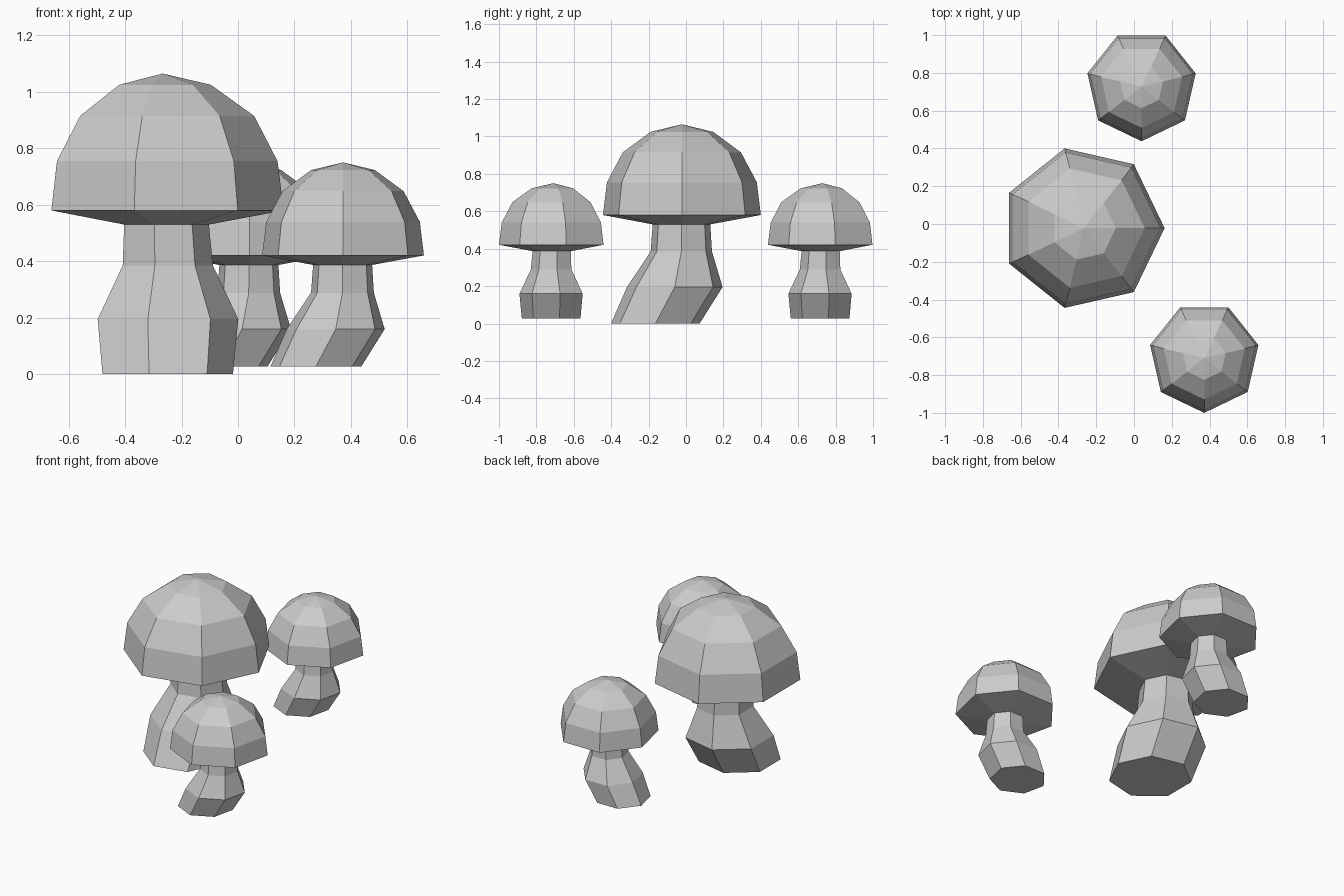
import bpy
import bmesh
from math import cos, sin, pi, radians
from mathutils import Matrix

SIDES = 7

cube = bpy.data.objects.get("Cube")
if cube:
    bpy.data.objects.remove(cube, do_unlink=True)

grey = bpy.data.materials.new("plain grey")
grey.use_nodes = True
colour = (0.6, 0.6, 0.6, 1)
grey.diffuse_color = colour
grey.node_tree.nodes["Principled BSDF"].inputs["Base Color"].default_value = colour

# Rings as (height, radius, x shift, y shift), relative to the cap axis
STEM = [(0, 0.243, 0.01, -0.142), (0.195, 0.262, 0.01, -0.038),
        (0.385, 0.168, 0.014, -0.003), (0.53, 0.158, 0.01, -0.002)]
CAP = [(0.53, 0.158, 0.01, -0.002), (0.58, 0.433, 0, 0), (0.755, 0.411, 0, 0),
       (0.915, 0.324, 0.004, 0), (1.025, 0.171, 0.004, 0)]
CAP_TOP = (0.004, 0, 1.065)


def loft(name, rings, placement, apex=None, floor=False):
    """Skin stacked seven-sided rings, with an optional peak and base."""
    bm = bmesh.new()
    loops = []
    for z, r, cx, cy in rings:
        angles = [2 * pi * i / SIDES for i in range(SIDES)]
        loops.append([bm.verts.new((cx + r * cos(a), cy + r * sin(a), z)) for a in angles])
    for low, high in zip(loops, loops[1:]):
        for i in range(SIDES):
            j = (i + 1) % SIDES
            bm.faces.new((low[i], low[j], high[j], high[i]))
    if apex:
        peak = bm.verts.new(apex)
        for i in range(SIDES):
            bm.faces.new((loops[-1][i], loops[-1][(i + 1) % SIDES], peak))
    if floor:
        bm.faces.new(loops[0][::-1])
    bm.transform(placement)
    mesh = bpy.data.meshes.new(name)
    bm.to_mesh(mesh)
    bm.free()
    mesh.materials.append(grey)
    bpy.context.collection.objects.link(bpy.data.objects.new(name, mesh))


def mushroom(name, location, turn=0, size=1):
    placement = (Matrix.Translation(location) @ Matrix.Rotation(radians(turn), 4, "Z")
                 @ Matrix.Scale(size, 4))
    loft(name + "_stem", STEM, placement, floor=True)
    loft(name + "_cap", CAP, placement, apex=CAP_TOP)


# One large mushroom and two small ones
mushroom("large_mushroom", (-0.271, -0.022, 0))
mushroom("front_small_mushroom", (0.372, -0.706, 0.027), -90, 0.679)
mushroom("back_small_mushroom", (0.04, 0.732, 0.027), -90, 0.679)
